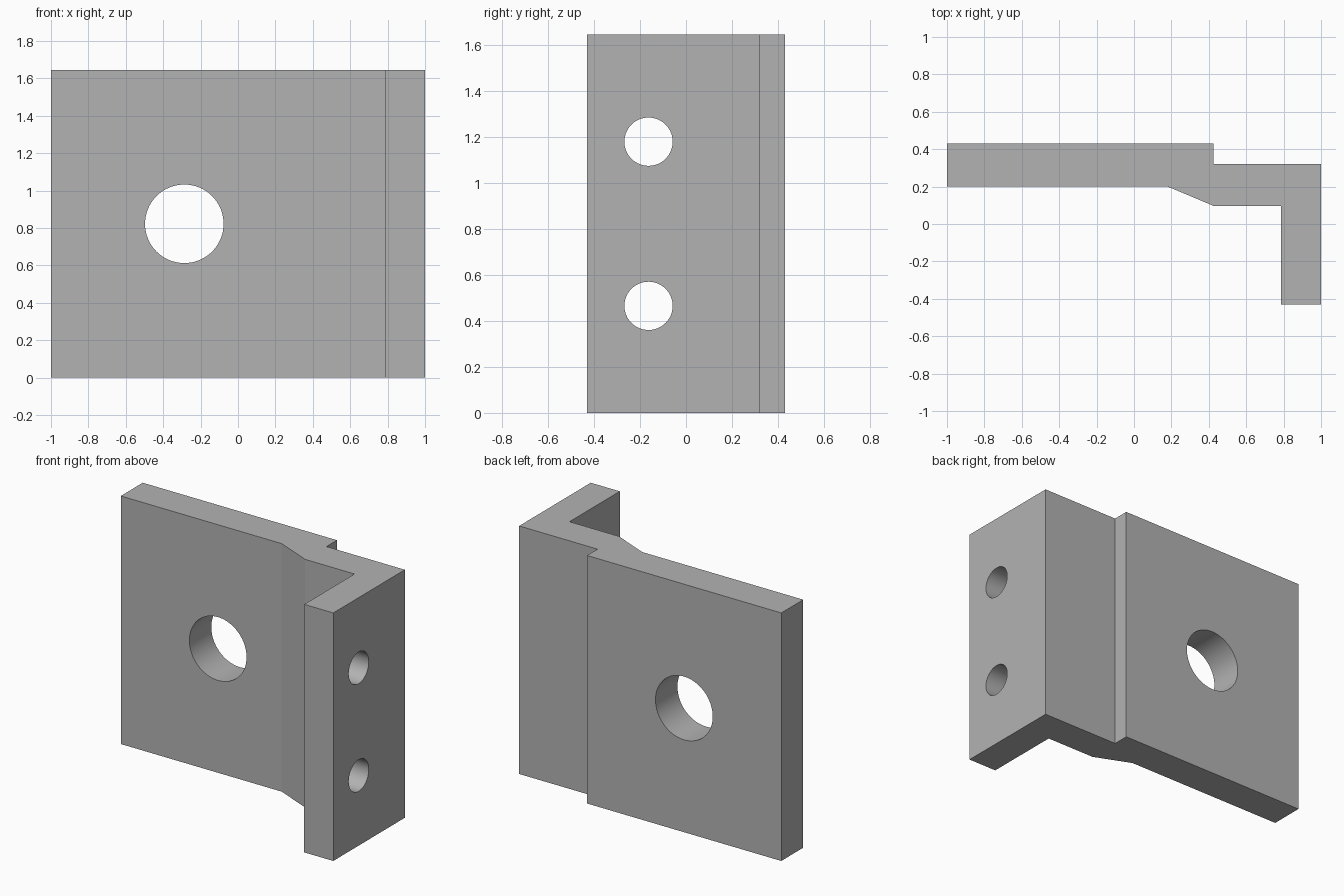
import bpy
import bmesh
from math import pi

cube = bpy.data.objects.get("Cube")
if cube:
    bpy.data.objects.remove(cube, do_unlink=True)

HEIGHT = 1.645

# Plain grey metal
grey = bpy.data.materials.new("grey_metal")
grey.use_nodes = True
colour = (0.45, 0.45, 0.45, 1)
grey.diffuse_color = colour
grey.node_tree.nodes["Principled BSDF"].inputs["Base Color"].default_value = colour

# Bracket: joggled plate with a flange, extruded upward from its plan outline
outline = [(-1, 0.43), (-1, 0.20), (0.18, 0.20), (0.425, 0.097),
           (0.787, 0.097), (0.787, -0.43), (1, -0.43), (1, 0.32),
           (0.425, 0.32), (0.425, 0.43)]
bm = bmesh.new()
base = bm.faces.new([bm.verts.new((x, y, 0)) for x, y in outline])
top = bmesh.ops.extrude_face_region(bm, geom=[base])["geom"]
bmesh.ops.translate(bm, vec=(0, 0, HEIGHT),
                    verts=[v for v in top if isinstance(v, bmesh.types.BMVert)])
bmesh.ops.recalc_face_normals(bm, faces=bm.faces)
mesh = bpy.data.meshes.new("bracket")
bm.to_mesh(mesh)
bm.free()
mesh.materials.append(grey)
bracket = bpy.data.objects.new("bracket", mesh)
bpy.context.collection.objects.link(bracket)


def drill(name, location, radius, rotation):
    """Cut a round through hole in the bracket."""
    bpy.ops.mesh.primitive_cylinder_add(vertices=64, radius=radius, depth=0.6,
                                        location=location, rotation=rotation)
    cutter = bpy.context.object
    cutter.name = name
    cutter.data.materials.append(grey)
    cut = bracket.modifiers.new(name, "BOOLEAN")
    cut.operation = "DIFFERENCE"
    cut.solver = "EXACT"
    cut.object = cutter
    bpy.ops.object.select_all(action="DESELECT")
    bracket.select_set(True)
    bpy.context.view_layer.objects.active = bracket
    bpy.ops.object.modifier_apply(modifier=name)
    bpy.data.objects.remove(cutter, do_unlink=True)


# Large hole in the plate, two bolt holes in the flange
drill("plate_hole", (-0.287, 0.315, HEIGHT / 2), 0.21, (pi / 2, 0, 0))
for side in (-1, 1):
    drill("bolt_hole", (0.9, -0.163, HEIGHT / 2 + side * 0.357), 0.105, (0, pi / 2, 0))

bpy.ops.object.shade_smooth_by_angle(angle=pi / 9)
